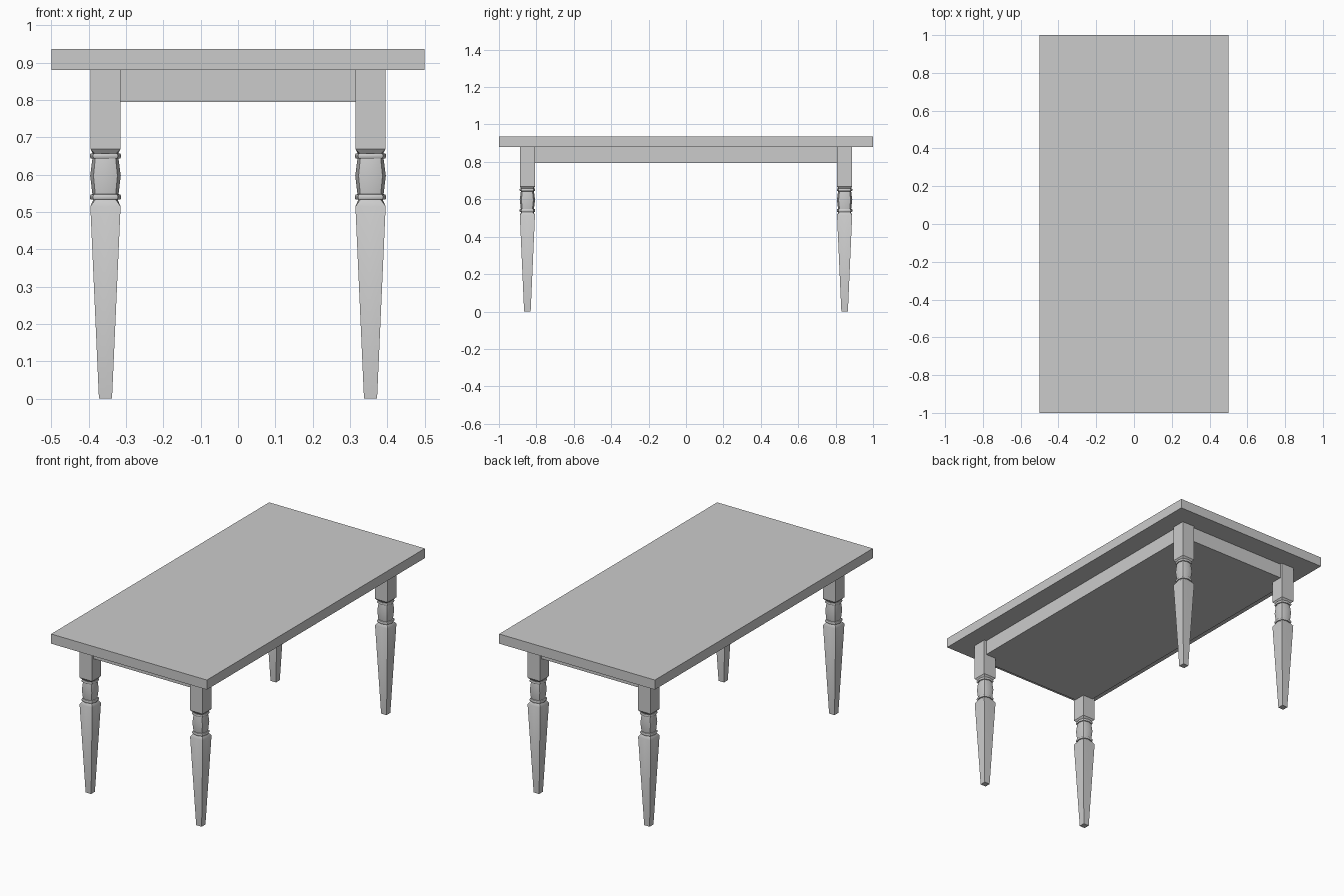
import bpy

if "Cube" in bpy.data.objects:
    bpy.data.objects.remove(bpy.data.objects["Cube"])

# Leg profile: (height, half width at mid-side, half width at corner)
PROFILE = [
    (0.0, 0.0175, 0.0175), (0.515, 0.0405, 0.0405),        # square taper
    (0.530, 0.034, 0.030), (0.533, 0.034, 0.027),          # shoulder into turning
    (0.533, 0.040, 0.031), (0.537, 0.0415, 0.033),         # lower ring
    (0.543, 0.0415, 0.033), (0.547, 0.040, 0.031),
    (0.548, 0.035, 0.0275), (0.597, 0.041, 0.032),         # faceted vase
    (0.643, 0.035, 0.0275),
    (0.644, 0.040, 0.031), (0.648, 0.0415, 0.033),         # upper ring
    (0.653, 0.0415, 0.033), (0.657, 0.040, 0.031),
    (0.657, 0.034, 0.029), (0.669, 0.0405, 0.0405),        # shoulder into block
    (0.881, 0.0405, 0.0405),
]


def box(name, half_x, half_y, z0, z1):
    bpy.ops.mesh.primitive_cube_add(size=2, location=(0, 0, (z0 + z1) / 2))
    ob = bpy.context.object
    ob.name = name
    ob.scale = (half_x, half_y, (z1 - z0) / 2)
    bpy.ops.object.transform_apply(location=False, rotation=False, scale=True)
    return ob


def loft(name, profile, location):
    verts, faces = [], []
    for z, m, c in profile:
        verts += [(m, 0, z), (c, c, z), (0, m, z), (-c, c, z),
                  (-m, 0, z), (-c, -c, z), (0, -m, z), (c, -c, z)]
    for r in range(len(profile) - 1):
        for i in range(8):
            a, b = r * 8 + i, r * 8 + (i + 1) % 8
            faces.append((a, b, b + 8, a + 8))
    faces.append(tuple(reversed(range(8))))
    faces.append(tuple(range(len(verts) - 8, len(verts))))
    mesh = bpy.data.meshes.new(name)
    mesh.from_pydata(verts, [], faces)
    ob = bpy.data.objects.new(name, mesh)
    ob.location = location
    bpy.context.collection.objects.link(ob)
    bpy.ops.object.select_all(action='DESELECT')
    ob.select_set(True)
    bpy.context.view_layer.objects.active = ob
    bpy.ops.object.shade_smooth_by_angle(angle=0.6)
    return ob


# Top slab and the solid apron block set just behind the leg faces
box("table_top", 0.5, 1.0, 0.881, 0.937)
box("apron", 0.381, 0.875, 0.795, 0.881)

# Four turned legs
for y_name, sy in (("front", -1), ("back", 1)):
    for x_name, sx in (("left", -1), ("right", 1)):
        loft(f"{y_name}_{x_name}_leg", PROFILE, (sx * 0.355, sy * 0.848, 0))
